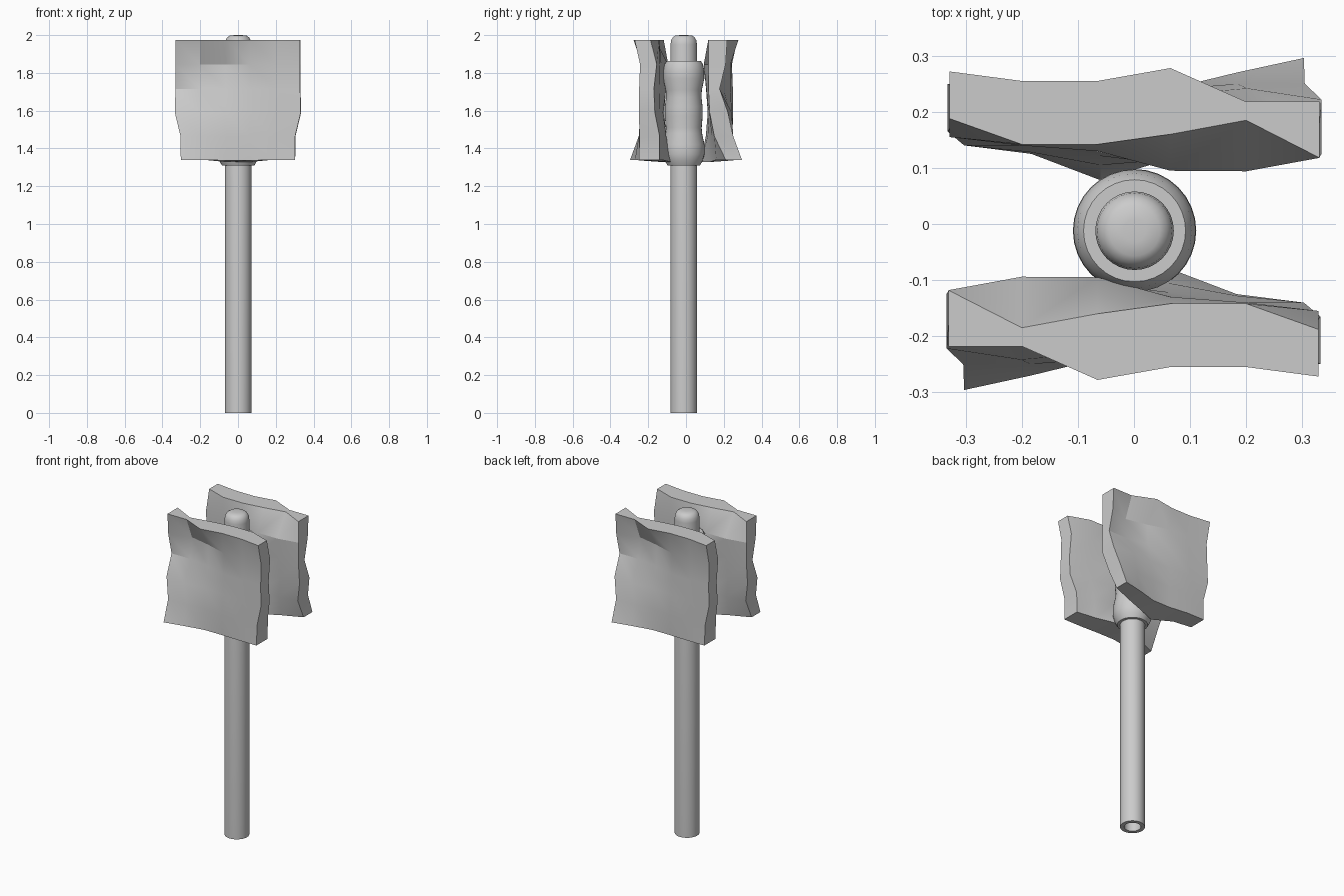
import bpy, bmesh, math

if "Cube" in bpy.data.objects:
    bpy.data.objects.remove(bpy.data.objects["Cube"])


def finish(name, bm, angle):
    bmesh.ops.recalc_face_normals(bm, faces=bm.faces)
    me = bpy.data.meshes.new(name)
    bm.to_mesh(me)
    bm.free()
    ob = bpy.data.objects.new(name, me)
    bpy.context.collection.objects.link(ob)
    bpy.ops.object.select_all(action='DESELECT')
    ob.select_set(True)
    bpy.context.view_layer.objects.active = ob
    bpy.ops.object.shade_smooth_by_angle(angle=math.radians(angle))
    return ob


def lathe(name, profile, closed=False, x=0.001, y=-0.012, sides=32):
    bm = bmesh.new()
    vs = [bm.verts.new((x + r, y, z)) for r, z in profile]
    edges = [bm.edges.new(p) for p in zip(vs, vs[1:])]
    if closed:
        edges.append(bm.edges.new((vs[-1], vs[0])))
    bmesh.ops.spin(bm, geom=vs + edges, cent=(x, y, 0), axis=(0, 0, 1),
                   angle=math.tau, steps=sides, use_duplicate=False)
    bmesh.ops.remove_doubles(bm, verts=bm.verts, dist=1e-4)
    return finish(name, bm, 40)


# Hollow handle with rounded tip
lathe("handle", [(0, 1.3), (0.047, 1.3), (0.047, 0), (0.07, 0), (0.07, 1.95),
                 (0.067, 1.972), (0.058, 1.988), (0.045, 1.997), (0.02, 2.0), (0, 2.0)])

# Wavy collar round the top of the handle
lathe("collar", [(0.066, 1.31), (0.086, 1.31), (0.1, 1.335), (0.11, 1.37), (0.11, 1.42),
                 (0.097, 1.48), (0.095, 1.51), (0.1, 1.57), (0.1, 1.62), (0.094, 1.67),
                 (0.096, 1.71), (0.109, 1.77), (0.109, 1.81), (0.102, 1.845),
                 (0.091, 1.862), (0.066, 1.862)], closed=True)

# Warped panels: depth of outer and inner faces on a 6 x 6 grid, top row first
COLS = (-0.331, -0.2, -0.065, 0.065, 0.2, 0.329)
ROWS = (1.975, 1.845, 1.715, 1.59, 1.465, 1.34)
WIDTH = (1, 1, 1, 1.01, 0.92, 0.915)
OUTER = ((.218, .218, .278, .255, .255, .272),
         (.210, .165, .195, .235, .240, .243),
         (.178, .178, .200, .236, .240, .248),
         (.222, .242, .230, .242, .245, .250),
         (.250, .250, .240, .245, .248, .245),
         (.296, .270, .240, .240, .250, .250))
INNER = ((.118, .185, .160, .142, .142, .188),
         (.118, .094, .095, .130, .140, .155),
         (.119, .108, .106, .130, .142, .170),
         (.125, .122, .115, .122, .140, .165),
         (.150, .135, .115, .105, .128, .140),
         (.210, .160, .125, .078, .125, .140))


def panel(name, sign):
    bm = bmesh.new()

    def sheet(depths, sag):
        # the lower edge hangs slightly in the middle
        return [[bm.verts.new((sign * x * w, -sign * d,
                               z - (sag if z < 1.4 and abs(x) < 0.1 else 0)))
                 for x, d in zip(COLS, row)]
                for z, w, row in zip(ROWS, WIDTH, depths)]

    a, b = sheet(OUTER, 0.004), sheet(INNER, 0.012)
    for g in (a, b):
        for i in range(5):
            for j in range(5):
                bm.faces.new((g[i][j], g[i][j + 1], g[i + 1][j + 1], g[i + 1][j]))
    # rim joining both faces
    rim = ([(0, j) for j in range(5)] + [(i, 5) for i in range(5)] +
           [(5, j) for j in range(5, 0, -1)] + [(i, 0) for i in range(5, 0, -1)])
    for (i, j), (k, l) in zip(rim, rim[1:] + rim[:1]):
        bm.faces.new((a[i][j], a[k][l], b[k][l], b[i][j]))
    return finish(name, bm, 24)


panel("front_panel", 1)
panel("back_panel", -1)
